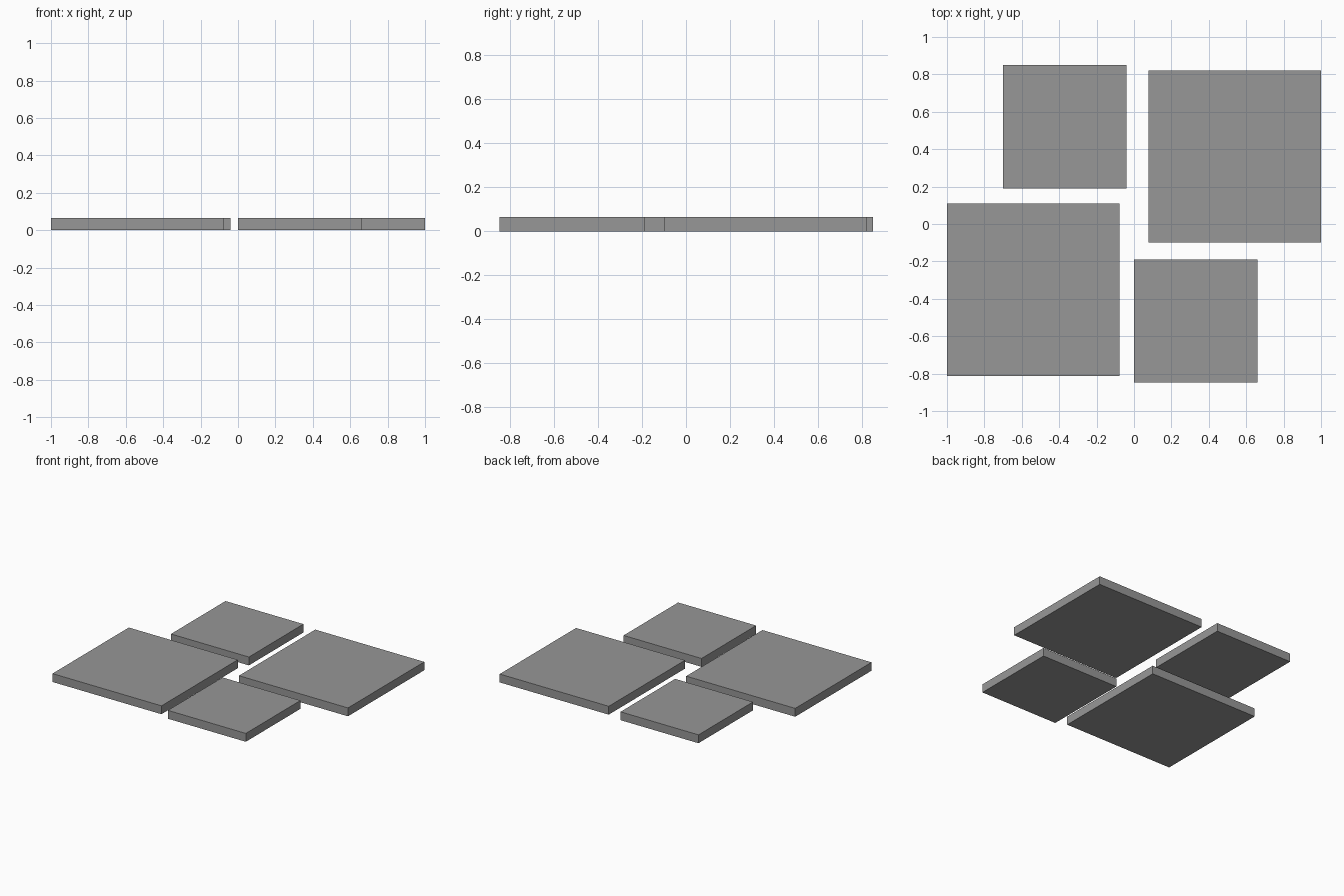
import bpy

if "Cube" in bpy.data.objects:
    bpy.data.objects.remove(bpy.data.objects["Cube"])

HEIGHT = 0.064
LARGE, SMALL = 0.922, 0.659

# Dark grey surface
grey = bpy.data.materials.new("dark_grey")
grey.diffuse_color = (0.31, 0.31, 0.31, 1)
grey.use_nodes = True
grey.node_tree.nodes["Principled BSDF"].inputs["Base Color"].default_value = grey.diffuse_color


def slab(name, x_min, y_min, side):
    """Square flat slab standing on z = 0."""
    bpy.ops.mesh.primitive_cube_add(
        size=1, location=(x_min + side / 2, y_min + side / 2, HEIGHT / 2))
    obj = bpy.context.object
    obj.name = name
    obj.scale = (side, side, HEIGHT)
    bpy.ops.object.transform_apply(location=False, rotation=False, scale=True)
    obj.data.materials.append(grey)


# Two large and two small slabs in a pinwheel layout
slab("large_slab_left", -1.0, -0.813, LARGE)
slab("large_slab_right", 0.078, -0.1, LARGE)
slab("small_slab_back", -0.7, 0.19, SMALL)
slab("small_slab_front", 0.001, -0.848, SMALL)
